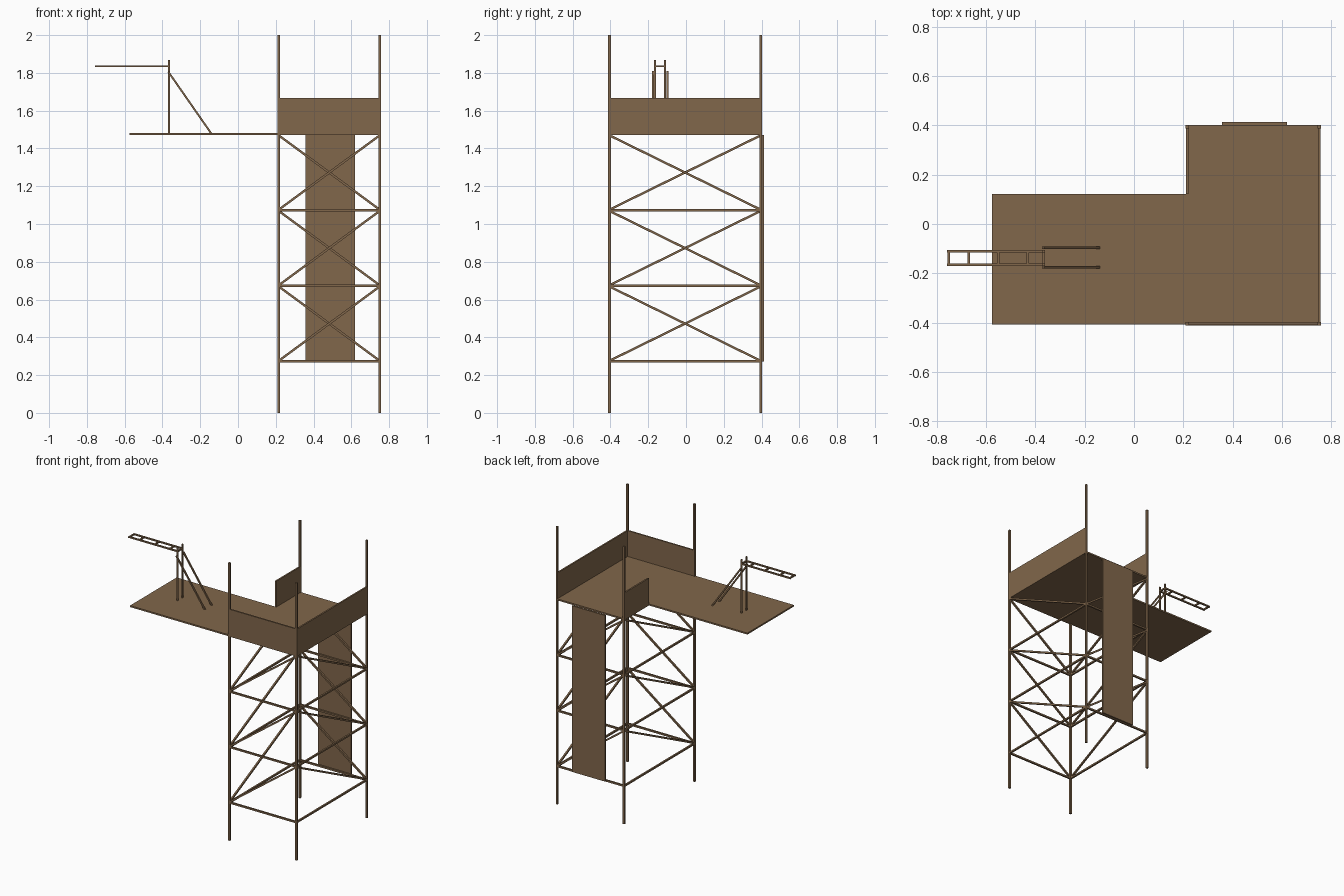
import bpy, bmesh
from mathutils import Vector

if "Cube" in bpy.data.objects:
    bpy.data.objects.remove(bpy.data.objects["Cube"])

wood = bpy.data.materials.new("brown_wood")
wood.diffuse_color = (0.22, 0.135, 0.07, 1)
wood.use_nodes = True
wood.node_tree.nodes["Principled BSDF"].inputs["Base Color"].default_value = wood.diffuse_color


def finish(name, bm):
    bmesh.ops.recalc_face_normals(bm, faces=bm.faces)
    me = bpy.data.meshes.new(name)
    bm.to_mesh(me)
    bm.free()
    me.materials.append(wood)
    ob = bpy.data.objects.new(name, me)
    bpy.context.collection.objects.link(ob)
    return ob


def box(name, lo, hi):
    bm = bmesh.new()
    bmesh.ops.create_cube(bm, size=1)
    lo, hi = Vector(lo), Vector(hi)
    for v in bm.verts:
        v.co = (lo + hi) / 2 + v.co * (hi - lo)
    return finish(name, bm)


def beam(name, a, b, t=0.012):
    # Square bar running from a to b
    a, b = Vector(a), Vector(b)
    d = b - a
    bm = bmesh.new()
    bmesh.ops.create_cube(bm, size=1)
    for v in bm.verts:
        v.co = Vector((v.co.x * t, v.co.y * t, v.co.z * d.length))
    ob = finish(name, bm)
    ob.location = (a + b) / 2
    ob.rotation_euler = d.to_track_quat('Z', 'Y').to_euler()
    return ob


X0, X1, Y0, Y1 = 0.216, 0.75, -0.405, 0.395
DECK = 1.47

# Corner posts
corners = {"front_left": (X0, Y0), "front_right": (X1, Y0),
           "back_right": (X1, Y1), "back_left": (X0, Y1)}
for n, (x, y) in corners.items():
    box("post_" + n, (x - .007, y - .007, 0), (x + .007, y + .007, 2))

# Horizontal rails and one diagonal per bay on each side
sides = {"front": ("front_left", "front_right"), "left": ("front_left", "back_left"),
         "right": ("back_right", "front_right"), "back": ("back_right", "back_left")}
for n, (low, high) in sides.items():
    a, b = corners[low], corners[high]
    for i in range(3):
        z = 0.273 + 0.4 * i
        beam(f"rail_{n}_{i}", (*a, z), (*b, z))
        beam(f"brace_{n}_{i}", (*a, z + .003), (*b, z + .396))

# L-shaped deck
bm = bmesh.new()
outline = [(-.575, -.408), (.755, -.408), (.755, .401), (.21, .401), (.21, .122), (-.575, .122)]
face = bm.faces.new([bm.verts.new((x, y, DECK)) for x, y in outline])
ext = bmesh.ops.extrude_face_region(bm, geom=[face])
for v in ext["geom"]:
    if isinstance(v, bmesh.types.BMVert):
        v.co.z += 0.011
finish("deck", bm)

# Parapet walls
TOP = 1.667
box("wall_front", (.21, -.41, DECK), (.756, -.399, TOP))
box("wall_right", (.745, -.41, DECK), (.756, .401, TOP))
box("wall_left", (.21, .122, DECK), (.221, .401, TOP))

# Tall panel on the back
box("back_panel", (.357, .402, .273), (.62, .414, DECK))

# Boom stand: uprights, boom rails and slanted struts
for n, y, ys in (("left", -.165, -.175), ("right", -.111, -.097)):
    box("stand_upright_" + n, (-.371, y - .005, DECK), (-.361, y + .005, 1.867))
    box("boom_rail_" + n, (-.757, y - .005, 1.83), (-.362, y + .005, 1.84))
    beam("stand_strut_" + n, (-.369, ys, 1.806), (-.138, ys, 1.474), .01)

# Boom rungs
for i, x in enumerate((-.75, -.67, -.55, -.43, -.366)):
    box(f"boom_rung_{i}", (x - .005, -.165, 1.83), (x + .005, -.111, 1.84))
